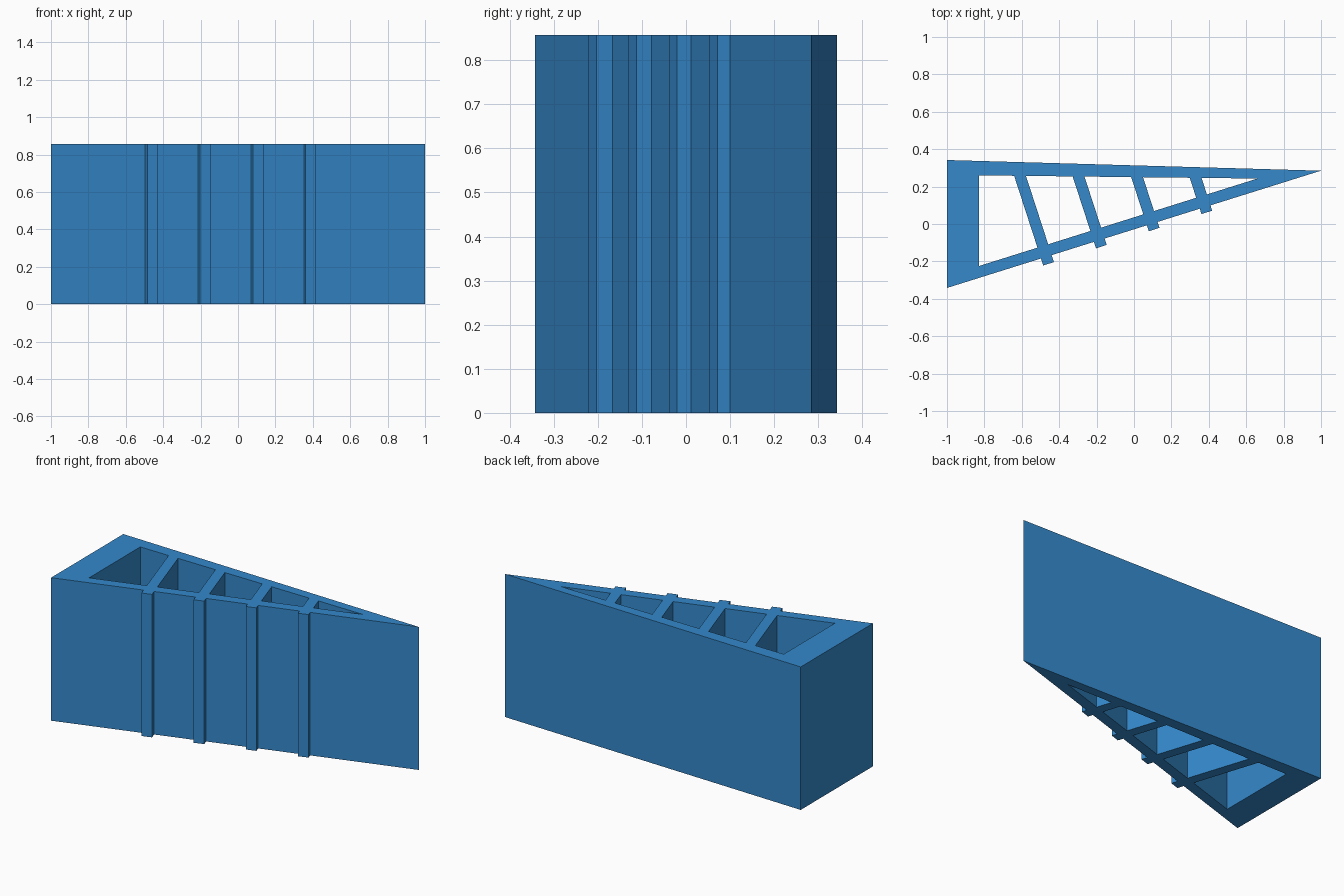
import bpy, bmesh, math
from mathutils import Vector

if "Cube" in bpy.data.objects:
    bpy.data.objects.remove(bpy.data.objects["Cube"])

HEIGHT = 0.857


def prism(name, outline, z0=0.0, z1=HEIGHT):
    """Extrude a counter-clockwise plan outline from z0 to z1."""
    bm = bmesh.new()
    face = bm.faces.new([bm.verts.new((x, y, z0)) for x, y in outline])
    ext = bmesh.ops.extrude_face_region(bm, geom=[face], use_keep_orig=True)
    top = [v for v in ext["geom"] if isinstance(v, bmesh.types.BMVert)]
    bmesh.ops.translate(bm, verts=top, vec=(0, 0, z1 - z0))
    bmesh.ops.recalc_face_normals(bm, faces=bm.faces[:])
    mesh = bpy.data.meshes.new(name)
    bm.to_mesh(mesh)
    bm.free()
    obj = bpy.data.objects.new(name, mesh)
    bpy.context.collection.objects.link(obj)
    return obj


def combine(target, tool, operation):
    """Apply a boolean and discard the tool object."""
    mod = target.modifiers.new(operation, "BOOLEAN")
    mod.operation, mod.solver, mod.object = operation, "EXACT", tool
    bpy.context.view_layer.objects.active = target
    bpy.ops.object.modifier_apply(modifier=mod.name)
    bpy.data.objects.remove(tool, do_unlink=True)


# Wedge shell with a triangular through-opening
wedge = prism("ribbed_wedge", [(-1, -0.342), (1, 0.285), (-1, 0.342)])
opening = prism("opening_cutter",
                [(-0.83, -0.225), (0.66, 0.243), (-0.83, 0.26)], -0.1, HEIGHT + 0.1)
combine(wedge, opening, "DIFFERENCE")

# Four slanted ribs, poking out through the sloping front wall
tilt = math.radians(18)
across = Vector((math.cos(tilt), math.sin(tilt)))
along = Vector((-math.sin(tilt), math.cos(tilt)))
for i in range(4):
    corner = Vector((-0.485, -0.222)) + across * 0.2965 * i
    length = (0.267 - corner.y) / along.y
    a, b = corner, corner + across * 0.06
    rib = prism(f"rib_{i + 1}", [a, b, b + along * length, a + along * length])
    combine(wedge, rib, "UNION")

# Brushed blue finish
blue = bpy.data.materials.new("blue")
blue.diffuse_color = (0.035, 0.25, 0.60, 1)
blue.use_nodes = True
blue.node_tree.nodes["Principled BSDF"].inputs["Base Color"].default_value = blue.diffuse_color
wedge.data.materials.clear()
wedge.data.materials.append(blue)
for p in wedge.data.polygons:
    p.material_index = 0
